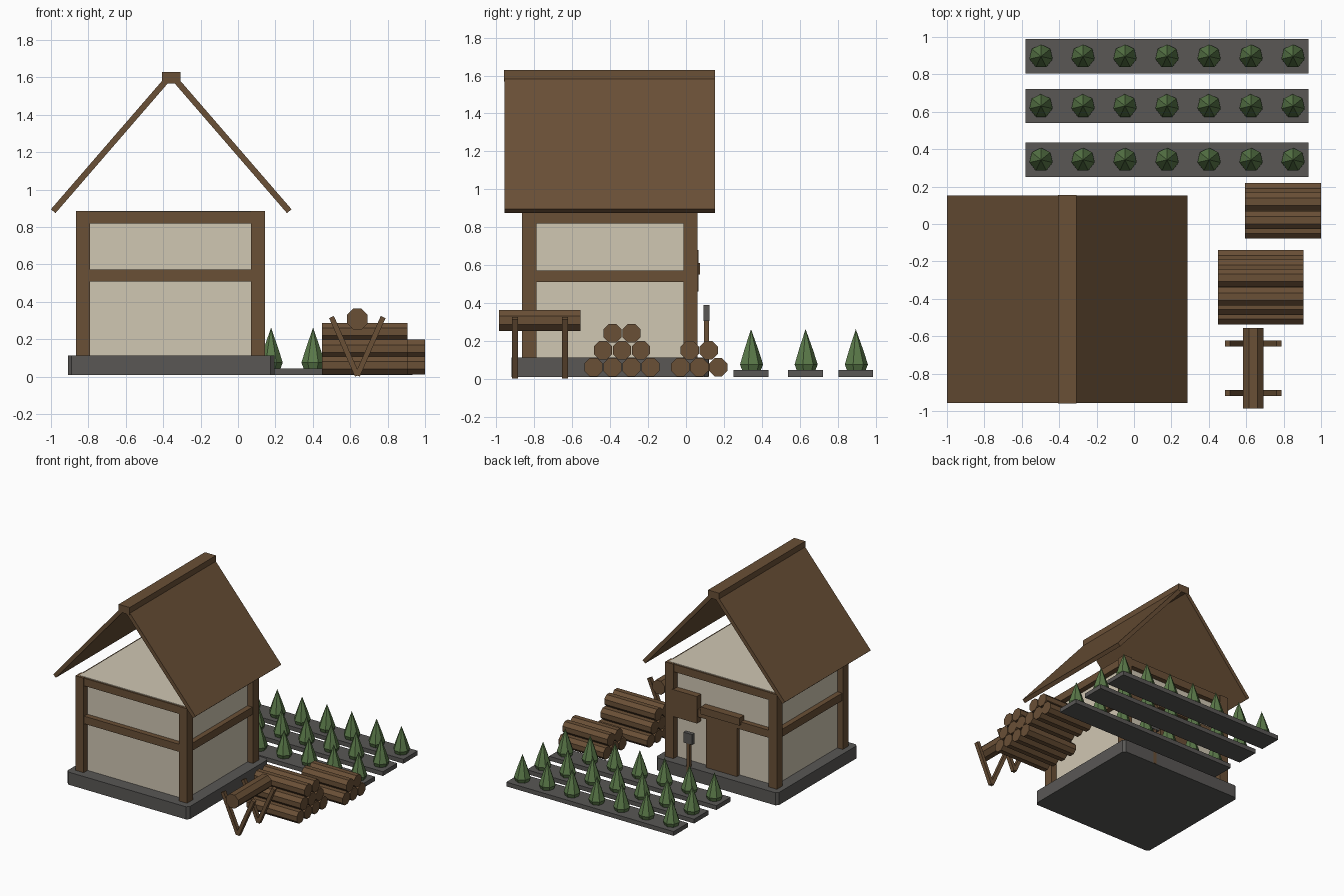
import bpy, bmesh, math
from mathutils import Matrix, Vector

if "Cube" in bpy.data.objects:
    bpy.data.objects.remove(bpy.data.objects["Cube"])


def material(name, rgb):
    m = bpy.data.materials.new(name)
    m.diffuse_color = (*rgb, 1)
    m.use_nodes = True
    m.node_tree.nodes["Principled BSDF"].inputs["Base Color"].default_value = m.diffuse_color
    return m


WOOD = material("brown wood", (0.144, 0.080, 0.037))
PLASTER = material("cream plaster", (0.63, 0.57, 0.45))
STONE = material("grey stone", (0.100, 0.096, 0.091))
LEAF = material("leaf green", (0.105, 0.195, 0.068))


def finish(name, bm, mat):
    bmesh.ops.recalc_face_normals(bm, faces=bm.faces)
    me = bpy.data.meshes.new(name)
    bm.to_mesh(me)
    bm.free()
    me.materials.append(mat)
    ob = bpy.data.objects.new(name, me)
    bpy.context.collection.objects.link(ob)
    return ob


def box(name, x, y, z, mat):
    """Axis-aligned box from (min, max) ranges."""
    bm = bmesh.new()
    bmesh.ops.create_cube(bm, size=1)
    for v in bm.verts:
        v.co = [r[0] + (c + 0.5) * (r[1] - r[0]) for c, r in zip(v.co, (x, y, z))]
    return finish(name, bm, mat)


def plank(name, a, b, y, thick, mat):
    """Sloping board between two (x, z) points, spanning a y range."""
    a, b = Vector(a), Vector(b)
    d = (b - a).normalized()
    n = Vector((-d.y, d.x)) * thick / 2
    bm = bmesh.new()
    f = bm.faces.new([bm.verts.new((p.x, y[0], p.y)) for p in (a - n, b - n, b + n, a + n)])
    r = bmesh.ops.extrude_face_region(bm, geom=[f])
    for v in r["geom"]:
        if isinstance(v, bmesh.types.BMVert):
            v.co.y = y[1]
    return finish(name, bm, mat)


def log(name, axis, lo, hi, u, z, r):
    """Eight-sided log along x or y; u is the other horizontal coordinate."""
    bm = bmesh.new()
    bmesh.ops.create_cone(bm, cap_ends=True, segments=8, radius1=r, radius2=r, depth=hi - lo)
    spin = Matrix.Rotation(math.pi / 8, 4, 'Z')
    mid = (lo + hi) / 2
    if axis == 'x':
        m = Matrix.Translation((mid, u, z)) @ Matrix.Rotation(math.pi / 2, 4, 'Y')
    else:
        m = Matrix.Translation((u, mid, z)) @ Matrix.Rotation(math.pi / 2, 4, 'X')
    bm.transform(m @ spin)
    return finish(name, bm, WOOD)


# Stone foundation with small cut corners
X0, X1, Y0, Y1, C = -0.91, 0.195, -0.92, 0.118, 0.02
outline = [(X0 + C, Y0), (X1 - C, Y0), (X1, Y0 + C), (X1, Y1 - C),
           (X1 - C, Y1), (X0 + C, Y1), (X0, Y1 - C), (X0, Y0 + C)]
bm = bmesh.new()
face = bm.faces.new([bm.verts.new((x, y, 0.01)) for x, y in outline])
ext = bmesh.ops.extrude_face_region(bm, geom=[face])
for v in ext["geom"]:
    if isinstance(v, bmesh.types.BMVert):
        v.co.z = 0.113
finish("foundation", bm, STONE)

# Plaster walls and flat ceiling
box("walls", (-0.815, 0.095), (-0.815, 0.013), (0.10, 0.875), PLASTER)
box("ceiling", (-0.845, 0.125), (-0.845, 0.043), (0.865, 0.887), PLASTER)

# Corner posts
for nx, x in (("left", (-0.865, -0.79)), ("right", (0.07, 0.145))):
    for ny, y in (("front", (-0.865, -0.79)), ("back", (-0.013, 0.062))):
        box(f"{ny}_{nx}_post", x, y, (0.11, 0.885), WOOD)

# Middle and top beams on all four sides
for level, z in (("middle", (0.51, 0.572)), ("top", (0.82, 0.882))):
    box(f"front_{level}_beam", (-0.80, 0.08), (-0.858, -0.80), z, WOOD)
    box(f"back_{level}_beam", (-0.80, 0.08), (-0.003, 0.055), z, WOOD)
    box(f"left_{level}_beam", (-0.858, -0.80), (-0.80, 0.0), z, WOOD)
    box(f"right_{level}_beam", (0.08, 0.138), (-0.80, 0.0), z, WOOD)

# Roof slabs and ridge beam
ROOF_Y = (-0.958, 0.152)
RX = -0.357
for name, s in (("left", -1), ("right", 1)):
    plank(f"{name}_roof", (RX + s * 0.631, 0.885), (RX, 1.614), ROOF_Y, 0.032, WOOD)
box("ridge_beam", (RX - 0.05, RX + 0.05), (-0.96, 0.154), (1.568, 1.628), WOOD)

# Back door, lintel and shutter
box("door", (-0.495, -0.215), (0.0, 0.05), (0.11, 0.56), WOOD)
box("door_lintel", (-0.535, -0.185), (0.0, 0.075), (0.55, 0.61), WOOD)
box("shutter", (-0.145, 0.085), (0.0, 0.067), (0.46, 0.68), WOOD)

# Shovel leaning place beside the door
box("shovel_handle", (-0.116, -0.09), (0.095, 0.121), (0.012, 0.32), WOOD)
box("shovel_blade", (-0.143, -0.063), (0.092, 0.124), (0.305, 0.39), STONE)

# Planting beds with seven-sided shrubs
PROFILE = [(0.050, 0.04), (0.064, 0.075), (0.040, 0.15)]
for row, y in enumerate((0.343, 0.631, 0.896)):
    box(f"bed_{row + 1}", (-0.58, 0.933), (y - 0.092, y + 0.092), (0.01, 0.045), STONE)
    for i in range(7):
        cx = -0.497 + 0.2246 * i
        bm = bmesh.new()
        rings = [[bm.verts.new((cx - r * math.sin(k * math.tau / 7),
                                y + r * math.cos(k * math.tau / 7), z)) for k in range(7)]
                 for r, z in PROFILE]
        tip = bm.verts.new((cx, y, 0.262))
        bm.faces.new(rings[0])
        for k in range(7):
            j = (k + 1) % 7
            for lo, hi in zip(rings, rings[1:]):
                bm.faces.new((lo[k], lo[j], hi[j], hi[k]))
            bm.faces.new((rings[-1][k], rings[-1][j], tip))
        finish(f"shrub_{row + 1}_{i + 1}", bm, LEAF)

# Log piles: (name, x range, first y, logs per row)
for name, x, y, rows in (("large_pile", (0.45, 0.907), -0.488, (4, 3, 2)),
                         ("small_pile", (0.593, 1.0), -0.030, (3, 2))):
    for level, n in enumerate(rows):
        for i in range(n):
            log(f"{name}_log_{level + 1}_{i + 1}", 'x', *x,
                y + 0.1 * i + 0.05 * level, 0.061 + 0.0895 * level, 0.052)

# Sawhorse with V-shaped legs and a log on top
for name, y in (("front", (-0.919, -0.887)), ("back", (-0.655, -0.623))):
    for side, s in (("left", -1), ("right", 1)):
        plank(f"{name}_{side}_sawhorse_leg", (0.638, 0.006), (0.638 + s * 0.138, 0.319),
              y, 0.028, WOOD)
log("sawhorse_log", 'y', -0.987, -0.556, 0.638, 0.308, 0.06)
